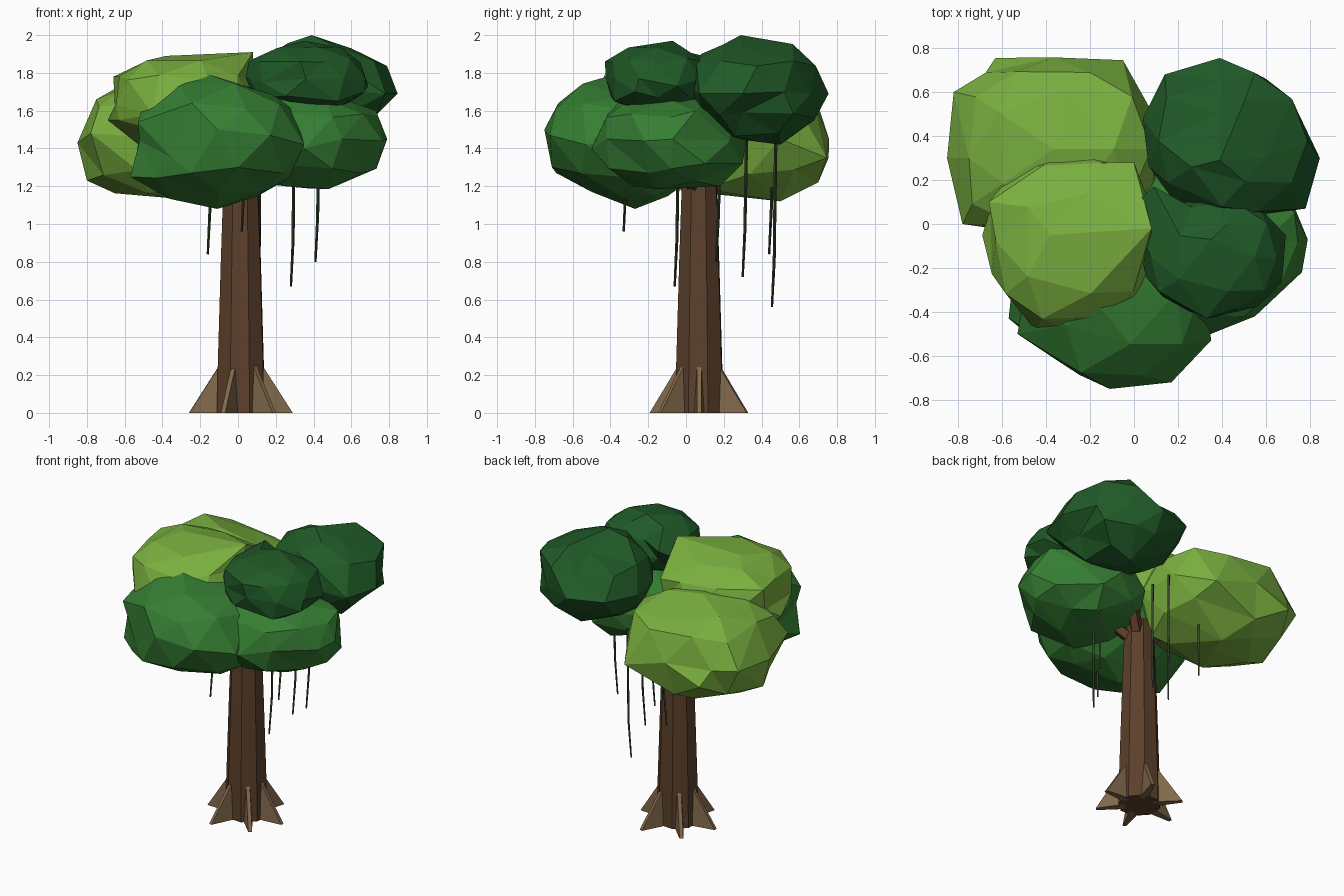
import bpy, bmesh, math, random
from mathutils import Vector


def material(name, rgb):
    m = bpy.data.materials.new(name)
    m.diffuse_color = (*rgb, 1)
    return m


BARK = material("bark", (0.107, 0.051, 0.024))
ROOT = material("root_wood", (0.22, 0.14, 0.07))
VINE = material("vine_green", (0.03, 0.05, 0.02))
LIGHT = material("light_leaf", (0.195, 0.434, 0.05))
MID = material("mid_leaf", (0.036, 0.21, 0.033))
DARK = material("dark_leaf", (0.014, 0.1, 0.02))


def finish(bm, name, mat):
    bmesh.ops.recalc_face_normals(bm, faces=bm.faces)
    me = bpy.data.meshes.new(name)
    bm.to_mesh(me)
    bm.free()
    me.materials.append(mat)
    ob = bpy.data.objects.new(name, me)
    bpy.context.collection.objects.link(ob)
    return ob


def tube(name, mat, rings, sides, turn=0.0):
    """Faceted tube through (point, radius) rings, square to its overall axis."""
    bm = bmesh.new()
    axis = Vector(rings[-1][0]) - Vector(rings[0][0])
    q = Vector((0, 0, 1)).rotation_difference(axis.normalized())
    loops = []
    for p, r in rings:
        loops.append([bm.verts.new(Vector(p) + q @ Vector(
            (r * math.cos(turn + i * math.tau / sides),
             r * math.sin(turn + i * math.tau / sides), 0))) for i in range(sides)])
    for a, b in zip(loops, loops[1:]):
        for i in range(sides):
            j = (i + 1) % sides
            bm.faces.new((a[i], a[j], b[j], b[i]))
    bm.faces.new(loops[0])
    bm.faces.new(loops[-1])
    return finish(bm, name, mat)


def leaf_clump(name, mat, lo, hi, seed, power, pulls):
    """Lumpy low-poly icosphere filling the box lo..hi, with its nearest
    corners pulled onto a few characteristic points."""
    rng = random.Random(seed)
    bm = bmesh.new()
    bmesh.ops.create_icosphere(bm, subdivisions=2, radius=1)
    mid = [(a + b) / 2 for a, b in zip(lo, hi)]
    half = [(b - a) / 2 for a, b in zip(lo, hi)]
    free = {v: v.co.copy() for v in bm.verts}
    for v in bm.verts:
        k = rng.uniform(0.93, 1.0)
        v.co = [m + h * math.copysign(abs(c) ** power, c) * k
                for m, h, c in zip(mid, half, v.co)]
    for p in pulls:
        d = Vector([(c - m) / h for c, m, h in zip(p, mid, half)]).normalized()
        v = max(free, key=lambda u: free[u].dot(d))
        v.co = p
        del free[v]
    return finish(bm, name, mat)


# Trunk
CX, CY = 0.015, 0.07
tube("trunk", BARK, [((CX, CY, 0), 0.135), ((CX, CY, 0.25), 0.13),
                     ((CX, CY, 0.8), 0.113), ((CX, CY, 1.3), 0.095)], 8, math.radians(20))

# Buttress roots: thin wedges around the base
for n, deg in enumerate((-50, 0, 68, 130, 185, 250)):
    a = math.radians(deg)
    out, side = Vector((math.cos(a), math.sin(a), 0)), Vector((-math.sin(a), math.cos(a), 0))
    bm = bmesh.new()
    c = Vector((CX, CY, 0))
    pts = [c + out * r + side * s + Vector((0, 0, z)) for r, s, z in
           ((0.09, 0.03, 0), (0.09, -0.03, 0), (0.275, -0.012, 0), (0.275, 0.012, 0),
            (0.115, 0.012, 0.25), (0.115, -0.012, 0.25))]
    bmesh.ops.convex_hull(bm, input=[bm.verts.new(p) for p in pts])
    finish(bm, f"root_{n + 1}", ROOT)

# Branches reaching into the foliage
for n, end in enumerate(((-0.4, 0.35, 1.5), (0.4, 0.35, 1.65), (0.4, -0.1, 1.45),
                         (-0.1, -0.3, 1.4), (-0.3, -0.1, 1.6))):
    tube(f"branch_{n + 1}", BARK, [((CX, CY, 1.16), 0.045), (end, 0.025)], 5)

# Foliage clumps
leaf_clump("foliage_back_left", LIGHT, (-0.85, -0.08, 1.12), (0.12, 0.76, 1.78), 3, 0.8, [
    (-0.85, 0.3, 1.43), (-0.82, 0.6, 1.45), (-0.63, 0.755, 1.35), (-0.05, 0.745, 1.35),
    (-0.78, 0.0, 1.48), (-0.8, 0.3, 1.23), (-0.3, 0.5, 1.12), (-0.75, 0.3, 1.66),
    (-0.4, 0.7, 1.22), (-0.02, 0.15, 1.2), (-0.3, 0.62, 1.66)])
leaf_clump("foliage_top_left", LIGHT, (-0.69, -0.5, 1.36), (0.12, 0.34, 1.9), 5, 0.83, [
    (-0.66, 0.1, 1.78), (-0.45, -0.48, 1.58), (-0.63, -0.23, 1.55), (0.0, -0.43, 1.6),
    (-0.38, -0.05, 1.89), (0.08, -0.02, 1.91), (-0.69, -0.05, 1.55), (0.0, 0.28, 1.75)])
leaf_clump("foliage_back_right", DARK, (0.03, 0.0, 1.42), (0.845, 0.755, 2.0), 8, 0.98, [
    (0.39, 0.29, 2.0), (0.845, 0.3, 1.69), (0.74, 0.52, 1.7), (0.6, 0.66, 1.69),
    (0.39, 0.755, 1.69), (0.14, 0.68, 1.7), (0.04, 0.48, 1.7), (0.78, 0.07, 1.69),
    (0.45, 0.5, 1.42), (0.38, 0.2, 1.46), (0.4, 0.68, 1.55), (0.6, 0.3, 1.93),
    (0.39, 0.5, 1.91), (0.4, 0.65, 1.79), (0.7, 0.3, 1.59), (0.4, 0.08, 1.9)])
leaf_clump("foliage_top_right", DARK, (0.02, -0.44, 1.58), (0.70, 0.14, 1.96), 11, 0.9, [
    (-0.02, 0.07, 1.8), (0.09, 0.17, 1.87), (0.33, -0.43, 1.86), (0.53, -0.38, 1.65),
    (0.69, -0.05, 1.73), (0.35, -0.07, 1.97), (0.67, -0.27, 1.7), (0.13, -0.33, 1.75)])
leaf_clump("foliage_front", MID, (-0.57, -0.755, 1.08), (0.36, 0.12, 1.8), 14, 0.9, [
    (-0.11, -0.75, 1.5), (0.17, -0.72, 1.47), (0.35, -0.53, 1.42), (-0.57, -0.43, 1.25),
    (-0.53, -0.5, 1.54), (-0.18, -0.35, 1.8), (-0.11, -0.27, 1.08), (0.2, -0.3, 1.68),
    (-0.35, -0.62, 1.35), (-0.54, -0.15, 1.35), (0.0, -0.71, 1.3), (-0.1, -0.5, 1.17),
    (0.15, -0.4, 1.18)])
leaf_clump("foliage_right", MID, (-0.05, -0.48, 1.18), (0.79, 0.32, 1.7), 17, 0.88, [
    (0.79, -0.07, 1.45), (0.73, 0.05, 1.6), (0.72, 0.1, 1.32), (0.55, -0.42, 1.45),
    (0.35, -0.5, 1.4), (0.48, -0.15, 1.185), (0.17, -0.35, 1.67), (0.5, 0.3, 1.32),
    (0.25, -0.28, 1.2), (0.45, 0.18, 1.2), (0.65, -0.2, 1.27)])

# Hanging vines: x, y at the tip, tip height
for n, (x, y, z) in enumerate(((-0.16, 0.44, 0.84), (0.02, -0.33, 0.96), (0.28, -0.06, 0.67),
                               (0.41, 0.16, 0.80), (0.10, 0.30, 0.72), (0.10, 0.455, 0.56))):
    tube(f"vine_{n + 1}", VINE, [((x, y, z), 0.006), ((x + 0.012, y + 0.012, z + 0.25), 0.008),
                                 ((x + 0.015, y + 0.02, 1.45), 0.009)], 4)
